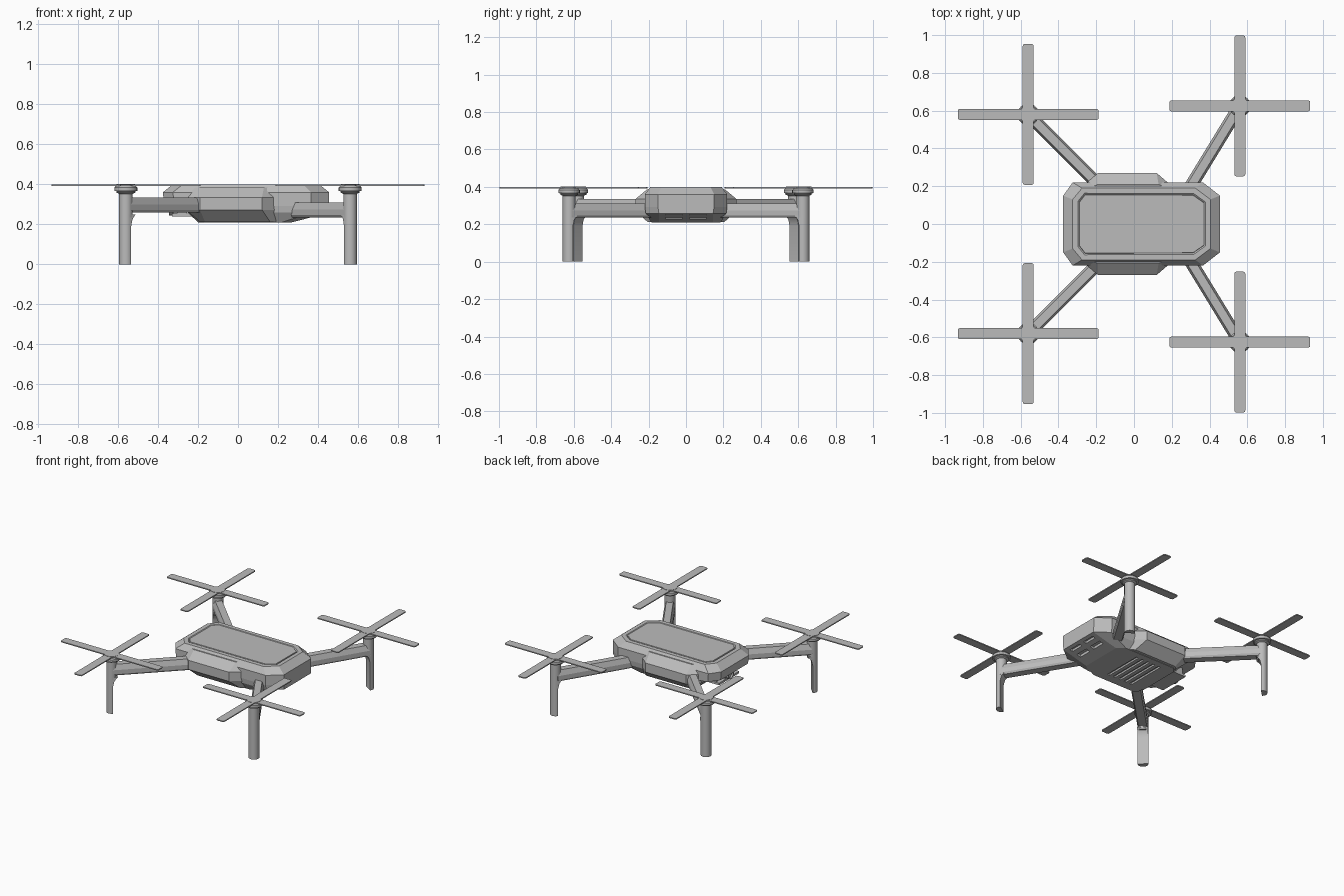
import bpy, bmesh, math
from mathutils import Matrix, Vector

if "Cube" in bpy.data.objects:
    bpy.data.objects.remove(bpy.data.objects["Cube"])

grey = bpy.data.materials.new("mid grey")
grey.diffuse_color = (0.5, 0.5, 0.5, 1)
grey.use_nodes = True
grey.node_tree.nodes["Principled BSDF"].inputs["Base Color"].default_value = grey.diffuse_color


def finish(name, bm, smooth=False):
    bmesh.ops.recalc_face_normals(bm, faces=bm.faces[:])
    me = bpy.data.meshes.new(name)
    bm.to_mesh(me)
    bm.free()
    me.materials.append(grey)
    ob = bpy.data.objects.new(name, me)
    bpy.context.collection.objects.link(ob)
    if smooth:
        bpy.ops.object.select_all(action='DESELECT')
        ob.select_set(True)
        bpy.context.view_layer.objects.active = ob
        bpy.ops.object.shade_smooth_by_angle(angle=math.radians(35))
    return ob


def loft(bm, rings):
    """Skin a stack of equal-length rings and cap both ends."""
    vs = [[bm.verts.new(p) for p in r] for r in rings]
    n = len(vs[0])
    for a, b in zip(vs, vs[1:]):
        for i in range(n):
            bm.faces.new((a[i], a[(i + 1) % n], b[(i + 1) % n], b[i]))
    bm.faces.new(vs[0][::-1])
    return bm.faces.new(vs[-1])


def octagon(z, x0, x1, y, c0, c1, cy):
    return [(x0 + c0, -y, z), (x1 - c1, -y, z), (x1, -y + cy, z), (x1, y - cy, z),
            (x1 - c1, y, z), (x0 + c0, y, z), (x0, y - cy, z), (x0, -y + cy, z)]


def box(bm, centre, size):
    m = Matrix.Translation(centre) @ Matrix.Diagonal((*size, 1))
    bmesh.ops.create_cube(bm, size=1, matrix=m)


def lathe(bm, profile, x, y, n=24):
    loft(bm, [[(x + r * math.cos(math.tau * i / n), y + r * math.sin(math.tau * i / n), z)
               for i in range(n)] for r, z in profile])


# Body shell with overhanging camera end and a grooved top panel
bm = bmesh.new()
top = loft(bm, [
    octagon(0.210, -0.20, 0.27, 0.185, 0.03, 0.05, 0.04),
    octagon(0.258, -0.25, 0.455, 0.215, 0.04, 0.09, 0.07),
    octagon(0.292, -0.26, 0.455, 0.22, 0.04, 0.09, 0.07),
    octagon(0.302, -0.37, 0.455, 0.22, 0.05, 0.09, 0.07),
    octagon(0.360, -0.375, 0.455, 0.22, 0.05, 0.09, 0.07),
    octagon(0.400, -0.325, 0.405, 0.19, 0.05, 0.08, 0.06)])
bmesh.ops.recalc_face_normals(bm, faces=bm.faces[:])
for t, d in ((0.03, 0), (0.008, -0.006), (0.002, 0.006)):
    bmesh.ops.inset_region(bm, faces=[top], thickness=t, depth=d)
body = finish("body_shell", bm)

# Cooling slots cut in the belly and the sloped rear underside
bm = bmesh.new()
for i in range(5):
    box(bm, (-0.09 + 0.045 * i, 0, 0.21), (0.018, 0.28, 0.024))
for s in (-1, 1):
    box(bm, (0.36, s * 0.065, 0.232), (0.03, 0.09, 0.03))
    box(bm, (0.42, s * 0.065, 0.247), (0.02, 0.09, 0.03))
cutter = finish("slot_cutter", bm)
cutter.hide_render = True
cutter.hide_viewport = True
cut = body.modifiers.new("slots", 'BOOLEAN')
cut.object = cutter
cut.operation = 'DIFFERENCE'
cut.solver = 'EXACT'

# Side bulges
for s, side in ((-1, "front"), (1, "back")):
    bm = bmesh.new()
    loft(bm, [[(a, s * 0.15, z), (b, s * 0.15, z), (b, s * yi, z), (d, s * yo, z),
               (c, s * yo, z), (a, s * yi, z)]
              for z, a, b, c, d, yi, yo in (
                  (0.212, -0.19, 0.20, -0.165, 0.16, 0.18, 0.205),
                  (0.272, -0.26, 0.19, -0.19, 0.12, 0.21, 0.27),
                  (0.335, -0.26, 0.19, -0.19, 0.12, 0.21, 0.27),
                  (0.385, -0.25, 0.18, -0.19, 0.13, 0.185, 0.21))])
    finish(side + "_side_bulge", bm)

# Camera, its lower bracket and lens under the overhang
bm = bmesh.new()
box(bm, (-0.255, 0, 0.247), (0.15, 0.22, 0.014))
box(bm, (-0.29, 0, 0.275), (0.07, 0.08, 0.06))
for s in (-1, 1):
    box(bm, (-0.28, s * 0.1, 0.274), (0.05, 0.016, 0.06))
finish("camera_mount", bm)
bm = bmesh.new()
loft(bm, [[(x, r * math.cos(math.tau * i / 20), 0.275 + r * math.sin(math.tau * i / 20))
           for i in range(20)]
          for x, r in ((-0.31, 0.03), (-0.345, 0.03), (-0.345, 0.022), (-0.335, 0.02))])
finish("camera_lens", bm, True)

# Arms, legs, motors and rotors, one set for each corner
for end, root, tip, drop in (("nose", (-0.18, 0.20), (-0.56, 0.58), 0),
                             ("tail", (0.27, 0.15), (0.56, 0.625), 0.025)):
    for s, side in ((-1, "front"), (1, "back")):
        tag = end + "_" + side
        a, b = Vector((root[0], s * root[1], 0)), Vector((tip[0], s * tip[1], 0))
        d = (b - a).normalized()
        n = Vector((-d.y, d.x, 0))
        x, y = b.x, b.y
        # arm with a bevelled section
        bm = bmesh.new()
        loft(bm, [[p + n * u + Vector((0, 0, z - drop)) for u, z in (
            (-0.022, 0.335), (0.022, 0.335), (0.034, 0.30), (0.034, 0.272), (0.026, 0.26),
            (-0.026, 0.26), (-0.034, 0.272), (-0.034, 0.30))] for p in (a, b)])
        finish(tag + "_arm", bm)
        # half-round leg on the outer side, with a sloped shoulder into the arm
        bm = bmesh.new()
        arc = [(0.034 * math.cos(t), 0.034 * math.sin(t))
               for t in (math.pi * (i / 12 - 0.5) for i in range(13))]
        loft(bm, [[b + d * (u if abs(u) > 1e-6 else -back) + n * v + Vector((0, 0, z))
                   for u, v in arc]
                  for z, back in ((0, 0.003), (0.19, 0.003), (0.225, 0.012), (0.25, 0.034))])
        finish(tag + "_leg", bm, True)
        # motor post and cap
        bm = bmesh.new()
        lathe(bm, [(0.034, 0.235), (0.034, 0.352), (0.047, 0.358), (0.047, 0.365),
                   (0.057, 0.367), (0.057, 0.384), (0.05, 0.391)], x, y)
        finish(tag + "_motor", bm, True)
        # rotor: two crossed blades with clipped corners, and a hub disc
        bm = bmesh.new()
        L, w, c = 0.373, 0.029, 0.01
        prof = [(L, w - c), (L - c * 0.3, w - c * 0.3), (L - c, w)]
        quad = prof + [(-u, v) for u, v in prof[::-1]]
        outline = quad + [(-u, -v) for u, v in quad]
        for swap in (False, True):
            loft(bm, [[(x + (v if swap else u), y + (u if swap else v), z)
                       for u, v in outline] for z in (0.392, 0.399)])
        lathe(bm, [(0.046, 0.388), (0.046, 0.401)], x, y)
        finish(tag + "_rotor", bm)
